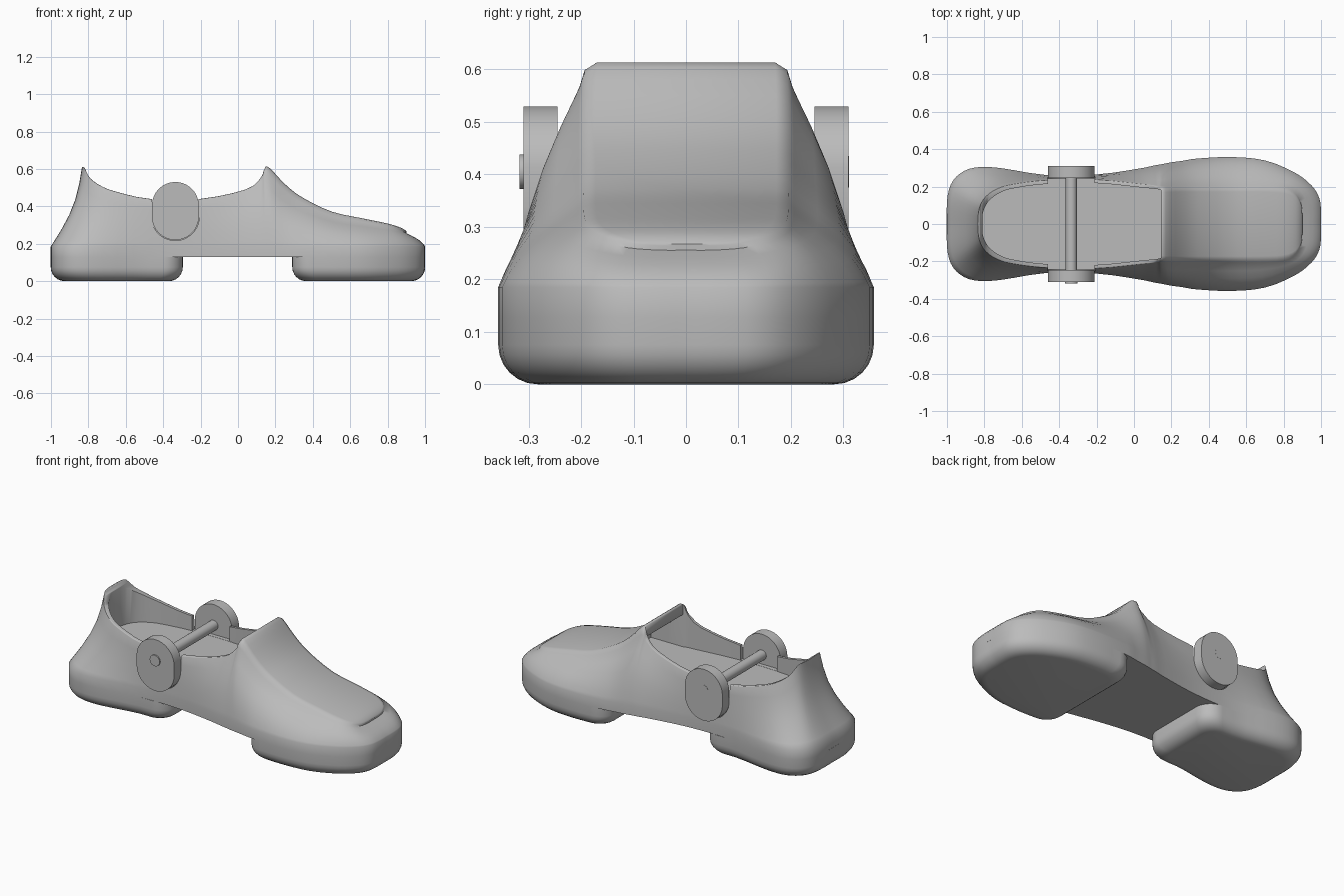
import bpy, bmesh, math

if "Cube" in bpy.data.objects:
    bpy.data.objects.remove(bpy.data.objects["Cube"])

grey = bpy.data.materials.new("plain grey")
grey.use_nodes = True
grey.diffuse_color = (0.5, 0.5, 0.5, 1)
grey.node_tree.nodes["Principled BSDF"].inputs["Base Color"].default_value = (0.5, 0.5, 0.5, 1)

FLOOR, ARCH, WELT = 0.35, 0.128, 0.185


def loft(name, rows, caps=True):
    """Skin a series of closed sections with equal point counts."""
    bm = bmesh.new()
    grid = [[bm.verts.new(p) for p in row] for row in rows]
    n = len(rows[0])
    for a, b in zip(grid, grid[1:]):
        for j in range(n):
            k = (j + 1) % n
            bm.faces.new((a[j], a[k], b[k], b[j]))
    if caps:
        bm.faces.new(grid[0])
        bm.faces.new(grid[-1])
    bmesh.ops.remove_doubles(bm, verts=bm.verts, dist=0.0005)
    bmesh.ops.recalc_face_normals(bm, faces=bm.faces)
    mesh = bpy.data.meshes.new(name)
    bm.to_mesh(mesh)
    bm.free()
    obj = bpy.data.objects.new(name, mesh)
    bpy.context.collection.objects.link(obj)
    mesh.materials.append(grey)
    return obj


def activate(obj):
    bpy.ops.object.select_all(action='DESELECT')
    obj.select_set(True)
    bpy.context.view_layer.objects.active = obj


def smooth(obj, angle=38):
    activate(obj)
    bpy.ops.object.shade_smooth_by_angle(angle=math.radians(angle))


def cut(obj, cutter):
    cutter.hide_render = True
    mod = obj.modifiers.new("cut", 'BOOLEAN')
    mod.operation, mod.solver, mod.object = 'DIFFERENCE', 'EXACT', cutter
    activate(obj)
    bpy.ops.object.modifier_apply(modifier=mod.name)
    bpy.data.objects.remove(cutter)


def spline(points, steps):
    """Catmull-Rom curve through points of any dimension."""
    out = []
    for i in range(len(points) - 1):
        quad = [points[min(max(i + k, 0), len(points) - 1)] for k in (-1, 0, 1, 2)]
        for s in range(steps):
            t = s / steps
            out.append([b + 0.5 * t * (c - a + t * (2*a - 5*b + 4*c - d + t * (3*b - 3*c + d - a)))
                        for a, b, c, d in zip(*quad)])
    return out + [list(points[-1])]


def stadium(name, half_width, half_straight, x, z, y0, y1):
    """Upright rounded plate, extruded along y."""
    outline = []
    for i in range(48):
        a = 2 * math.pi * (i + 0.5) / 48
        lift = half_straight if math.sin(a) > 0 else -half_straight
        outline.append((x + half_width * math.cos(a), z + lift + half_width * math.sin(a)))
    return loft(name, [[(px, y, pz) for px, pz in outline] for y in (y0, y1)])


# Half outline from heel to toe: base x, base y, top x, top y, top z
stations = spline([
    (-1, 0, -.835, 0, .61),
    (-1, .12, -.832, .06, .61),
    (-.98, .21, -.82, .105, .605),
    (-.93, .27, -.79, .15, .55),
    (-.85, .302, -.73, .19, .508),
    (-.72, .3, -.65, .213, .478),
    (-.47, .262, -.47, .235, .44),
    (-.2, .265, -.2, .238, .44),
    (.02, .295, .04, .215, .49),
    (.11, .313, .12, .207, .55),
    (.15, .32, .142, .203, .606),
    (.19, .328, .17, .203, .604),
    (.26, .338, .25, .205, .52),
    (.34, .35, .34, .205, .45),
    (.52, .358, .5, .205, .372),
    (.7, .34, .67, .205, .335),
    (.86, .275, .8, .197, .308),
    (.95, .205, .865, .165, .288),
    (.99, .14, .893, .11, .273),
    (1, .07, .9, .05, .268),
    (1, 0, .9, 0, .268)], 3)

# Upper: side walls leaning in from the welt to the collar and vamp
rows = []
for xb, yb, xt, yt, zt in stations:
    vamp = min(1, max(0, (xt - 0.1) / 0.05))
    drop, inset = 0.004 + 0.1 * vamp * (zt - WELT), 0.02 + 0.14 * vamp
    bulge = min(0.17, 0.4 * (xb + 0.5))
    half = [(xb, yb, ARCH), (xb, yb, WELT)]
    for s in (0.08, 0.2, 0.4, 0.6, 0.8, 1):
        e = s - bulge * math.sin(math.pi * s)
        half.append((xb + (xt - xb) * e, yb + (yt - yb) * e, WELT + (zt - drop - WELT) * s))
    half += [(xt, yt * (1 - 0.3 * inset), zt - 0.3 * drop), (xt, yt * (1 - inset), zt)]
    rows.append(half + [(x, -y, z) for x, y, z in reversed(half)])
upper = loft("shoe_upper", rows, caps=False)

# Foot opening, running forward under the vamp
inside = [(xt - 0.025 * min(xt, 0), yt - 0.02, 1) for _, _, xt, yt, _ in stations
          if yt > 0.055 and xt < 0.138]
inside += [(.146, .18, .545), (.25, .18, .46), (.36, .18, .375)]
cut(upper, loft("opening_cutter", [[(x, h, FLOOR), (x, h, z), (x, -h, z), (x, -h, FLOOR)]
                                   for x, h, z in inside]))

# Collar gap and side recesses that hold the pivot plates
PX, PZ = -0.335, 0.375
cut(upper, loft("gap_cutter", [[(x, -.5, FLOOR + .001), (x, .5, FLOOR + .001), (x, .5, .8), (x, -.5, .8)]
                               for x in (PX - 0.124, PX + 0.124)]))
for side in (-1, 1):
    cut(upper, stadium("recess_cutter", 0.128, 0.03, PX, PZ, side * 0.243, side * 0.5))
smooth(upper, 52)


# Sole pads: same plan as the upper, rounded toward the arch and underneath
def sole_pad(name, side, inner, radius=0.1):
    limit = inner + side * radius
    half = [(p[0], p[1]) for p in stations if (p[0] - limit) * side > 0]
    if side > 0:
        half.reverse()
    w = half[-1][1]
    for i in range(9):
        a = math.pi / 2 * i / 8
        half.append((limit - side * radius * math.sin(a), w - radius * (1 - math.cos(a))))
    outline = half + [(x, -y) for x, y in reversed(half[1:])]
    cx = (inner + side) / 2
    hx, hy = abs(side - inner) / 2, max(y for _, y in half)
    levels = []
    for i in range(7):
        a = math.pi / 2 * i / 6
        levels.append((0.075 * (1 - math.sin(a)), 0.075 * (1 - math.cos(a))))
    levels.append((0, ARCH))
    pad = loft(name, [[(cx + (x - cx) * (1 - d / hx), y * (1 - d / hy), z) for x, y in outline]
                      for d, z in levels])
    smooth(pad)


sole_pad("heel_sole", -1, -0.295)
sole_pad("toe_sole", 1, 0.29)

# Pivot plates and the pin joining them
for label, side in (("right", -1), ("left", 1)):
    smooth(stadium(label + "_pivot_plate", 0.125, 0.03, PX, PZ, side * 0.245, side * 0.31))
smooth(stadium("pivot_pin", 0.03, 0, PX, 0.405, -0.312, 0.311))
smooth(stadium("pin_head", 0.033, 0, PX, 0.405, -0.317, -0.305))
